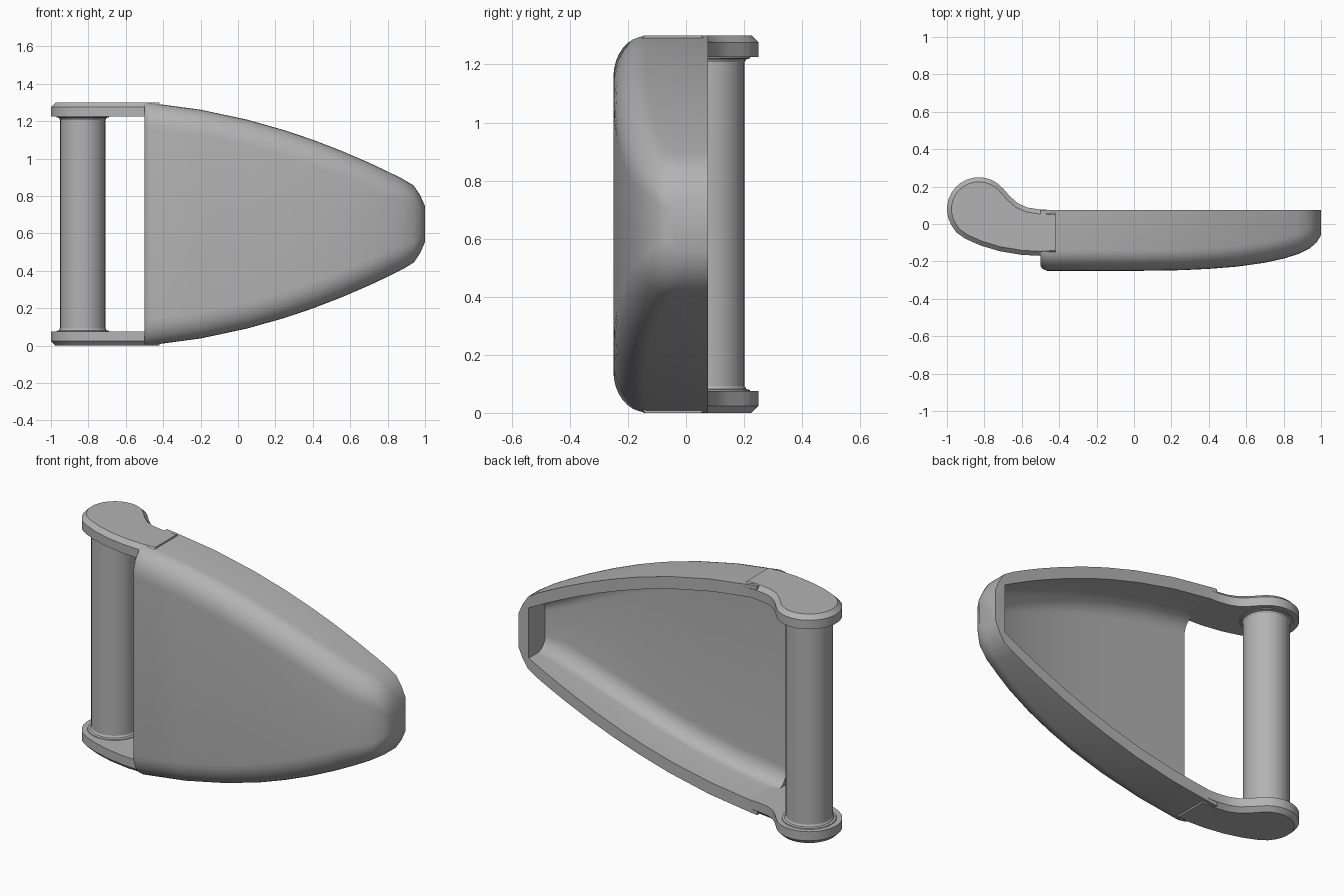
import bpy, bmesh, math

cube = bpy.data.objects.get("Cube")
if cube:
    bpy.data.objects.remove(cube, do_unlink=True)

MID = 0.65       # height of the mirror plane
BACK = 0.075     # plane of the open rim
WALL = 0.07
PIN = (-0.83, 0.08)

grey = bpy.data.materials.new("plain grey")
grey.use_nodes = True
grey.diffuse_color = (0.45, 0.45, 0.45, 1)
grey.node_tree.nodes["Principled BSDF"].inputs["Base Color"].default_value = (0.45, 0.45, 0.45, 1)


def finish(bm, name, angle=30):
    bmesh.ops.recalc_face_normals(bm, faces=bm.faces)
    mesh = bpy.data.meshes.new(name)
    bm.to_mesh(mesh)
    bm.free()
    mesh.materials.append(grey)
    obj = bpy.data.objects.new(name, mesh)
    bpy.context.collection.objects.link(obj)
    bpy.ops.object.select_all(action="DESELECT")
    obj.select_set(True)
    bpy.context.view_layer.objects.active = obj
    bpy.ops.object.shade_smooth_by_angle(angle=math.radians(angle))
    return obj


# Front surface depth along the length
front = [(-0.5, -0.225), (-0.49, -0.24), (-0.465, -0.25), (-0.2, -0.25), (0.05, -0.25),
         (0.25, -0.247), (0.4, -0.24), (0.55, -0.228), (0.7, -0.207), (0.8, -0.185),
         (0.88, -0.16), (0.94, -0.13), (0.975, -0.1), (1, -0.06)]


def depth(x):
    for (x0, f0), (x1, f1) in zip(front, front[1:]):
        if x <= x1:
            return f0 + (f1 - f0) * (x - x0) / (x1 - x0)
    return front[-1][1]


def half_height(x):
    u = x + 0.5
    return 0.65 - 0.082 * u - 0.155 * u * u


def section(bm, x, h, f, dz, dy, steps=8):
    # C-shaped section with a rounded front corner, mirrored top to bottom
    half = [(BACK, h)]
    for i in range(steps + 1):
        a = math.pi / 2 * i / steps
        half.append((f + dy * (1 - math.sin(a)), h - dz * (1 - math.cos(a))))
    pts = half + [(y, -z) for y, z in reversed(half)]
    return [bm.verts.new((x, y, MID + z)) for y, z in pts]


# Hollow tapered shell, open at the back and at the pin end
bm = bmesh.new()
outer, inner = [], []
for x, f in front:
    h = half_height(x) - 13 * max(0, x - 0.92) ** 2
    outer.append(section(bm, x, h, f, min(0.14, 0.5 * h), min(0.11, 0.5 * (BACK - f))))
    xi = -0.5 + (x + 0.5) * 0.957
    fi = max(depth(xi), -0.25) + 0.06 if x > -0.45 else -0.19
    hi = half_height(xi) - WALL
    inner.append(section(bm, xi, hi, fi, min(0.1, 0.5 * hi), min(0.08, 0.5 * (BACK - fi))))

last = len(outer[0]) - 1
for grid in (outer, inner):
    for a, b in zip(grid, grid[1:]):
        for j in range(last):
            bm.faces.new((a[j], a[j + 1], b[j + 1], b[j]))
    bm.faces.new(grid[-1])
for j in range(last):
    bm.faces.new((outer[0][j], outer[0][j + 1], inner[0][j + 1], inner[0][j]))
for j in (0, last):
    for i in range(len(outer) - 1):
        bm.faces.new((outer[i][j], outer[i + 1][j], inner[i + 1][j], inner[i][j]))
bm.faces.new((outer[-1][0], outer[-1][last], inner[-1][last], inner[-1][0]))
finish(bm, "shell", 35)

# Arm outline: round eye around the pin, flowing into the shell wall
arm = [(-0.42, -0.165), (-0.42, BACK), (-0.5, 0.077), (-0.57, 0.088), (-0.62, 0.11), (-0.66, 0.145)]
for i in range(15):
    a = math.radians(40 + 170 * i / 14)
    arm.append((PIN[0] + 0.17 * math.cos(a), PIN[1] + 0.17 * math.sin(a)))
arm += [(-0.95, -0.045), (-0.9, -0.08), (-0.82, -0.115), (-0.72, -0.145), (-0.6, -0.165), (-0.5, -0.17)]

for name, side in (("upper_arm", 1), ("lower_arm", -1)):
    bm = bmesh.new()
    face = bm.faces.new([bm.verts.new((x, y, MID + side * 0.575)) for x, y in arm])
    cap = bmesh.ops.extrude_face_region(bm, geom=[face])["geom"]
    verts = [v for v in cap if isinstance(v, bmesh.types.BMVert)]
    bmesh.ops.translate(bm, verts=verts, vec=(0, 0, side * 0.075))
    # Chamfer the outside rim of the eye
    rim = [e for e in bm.edges if all(v in verts for v in e.verts)
           and min(v.co.x for v in e.verts) < -0.49]
    bmesh.ops.bevel(bm, geom=rim, offset=0.024, segments=1, affect="EDGES")
    finish(bm, name)

# Cross pin with small flared ends, turned from a profile
bm = bmesh.new()
profile = [(0.142, 0.57), (0.14, 0.565), (0.128, 0.562), (0.122, 0.552)]
profile += [(r, -z) for r, z in reversed(profile)]
rings = []
for r, z in profile:
    rings.append([bm.verts.new((PIN[0] + r * math.cos(math.tau * k / 24),
                                PIN[1] + r * math.sin(math.tau * k / 24),
                                MID + z * 0.576 / 0.57)) for k in range(24)])
for a, b in zip(rings, rings[1:]):
    for k in range(24):
        n = (k + 1) % 24
        bm.faces.new((a[k], a[n], b[n], b[k]))
bm.faces.new(rings[0])
bm.faces.new(rings[-1])
finish(bm, "cross_pin")
